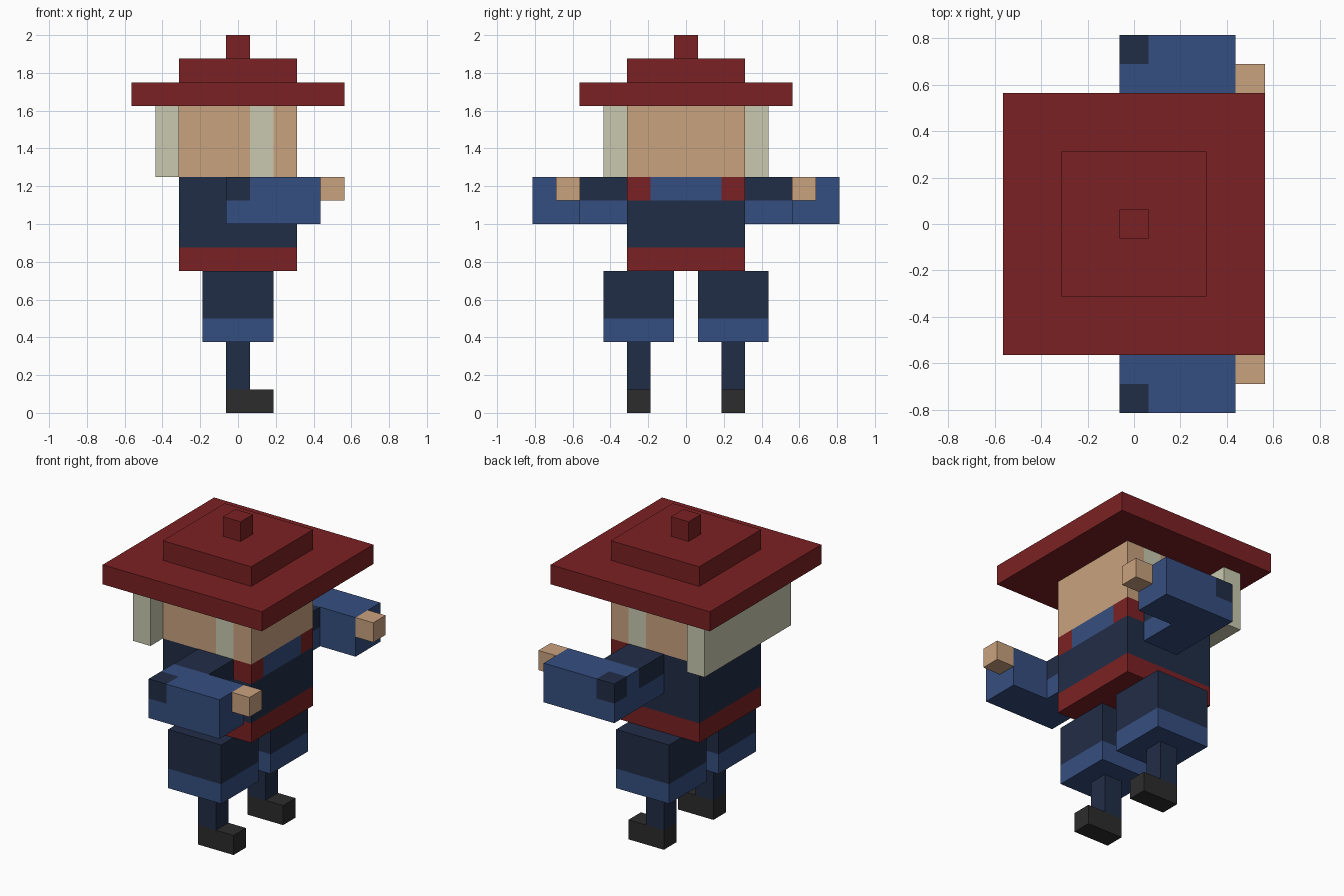
import bpy, bmesh
from mathutils import Vector

if "Cube" in bpy.data.objects:
    bpy.data.objects.remove(bpy.data.objects["Cube"])

U = 0.125  # one block; all coordinates below are in blocks


def linear(hex_code):
    vals = [int(hex_code[i:i + 2], 16) / 255 for i in (0, 2, 4)]
    return [v / 12.92 if v <= 0.04045 else ((v + 0.055) / 1.055) ** 2.4 for v in vals] + [1.0]


MATS = {}
for mat_name, code in {"dark_red": "7B2123", "blue": "354E80", "navy": "212D46",
                       "skin": "CAA27F", "pale_hair": "C9C9B0", "black_leather": "2C2C2C"}.items():
    MATS[mat_name] = bpy.data.materials.new(mat_name)
    MATS[mat_name].diffuse_color = linear(code)


def box(name, lo, hi, colour, cuts=(), rule=None):
    """Cuboid lo..hi; cuts = (axis, position) seams; rule(centre, normal) -> colour name."""
    lo, hi = Vector(lo), Vector(hi)
    bm = bmesh.new()
    bmesh.ops.create_cube(bm, size=1)
    for v in bm.verts:
        v.co = (lo + hi) / 2 + Vector([a * b for a, b in zip(v.co, hi - lo)])
    for axis, pos in cuts:
        normal, point = Vector(), Vector()
        normal[axis], point[axis] = 1, pos
        bmesh.ops.bisect_plane(bm, geom=bm.verts[:] + bm.edges[:] + bm.faces[:],
                               plane_co=point, plane_no=normal)
    bm.normal_update()
    names = [colour]
    for f in bm.faces:
        c = rule(f.calc_center_median(), f.normal) if rule else colour
        if c not in names:
            names.append(c)
        f.material_index = names.index(c)
    bmesh.ops.scale(bm, vec=(U, U, U), verts=bm.verts)
    mesh = bpy.data.meshes.new(name)
    bm.to_mesh(mesh)
    bm.free()
    for n in names:
        mesh.materials.append(MATS[n])
    obj = bpy.data.objects.new(name, mesh)
    bpy.context.collection.objects.link(obj)
    return obj


# stepped hat
for name, r, z in (("hat_brim", 4.5, 13), ("hat_crown", 2.5, 14), ("hat_knob", 0.5, 15)):
    box(name, (-r, -r, z), (r, r, z + 1), "dark_red")

# head with a sideburn stripe on each side (the face looks towards +x)
box("head", (-2.5, -2.5, 10), (2.5, 2.5, 13), "skin", [(0, 0.5), (0, 1.5)],
    lambda c, n: "pale_hair" if abs(n.y) > 0.5 and 0.5 < c.x < 1.5 else "skin")
box("back_hair", (-3.5, -3.5, 10), (-2.5, 3.5, 13), "pale_hair")


# torso with belt and collar
def torso_colour(c, n):
    if c.z < 7:
        return "dark_red"
    if c.z > 9 and c.x > 1.5:
        return "dark_red" if abs(c.y) > 1.5 else "blue"
    return "navy"


box("torso", (-2.5, -2.5, 6), (2.5, 2.5, 10), "navy",
    [(2, 7), (2, 9), (0, 1.5), (1, -1.5), (1, 1.5)], torso_colour)

# arms and legs, once per side
for side, s in (("right", -1), ("left", 1)):
    def limb(name, x, y, z, *args):
        y0, y1 = sorted((y[0] * s, y[1] * s))
        box(f"{side}_{name}", (x[0], y0, z[0]), (x[1], y1, z[1]), *args)

    limb("shoulder", (-0.5, 1.5), (2.5, 4.5), (8, 10), "blue", [(2, 9)],
         lambda c, n: "navy" if c.z > 9 else "blue")
    limb("sleeve", (-0.5, 3.5), (4.5, 6.5), (8, 10), "blue",
         [(0, 0.5), (1, 5.5 * s), (2, 9)],
         lambda c, n: "navy" if c.x < 0.5 and abs(c.y) > 5.5 and c.z > 9 else "blue")
    limb("hand", (3.5, 4.5), (4.5, 5.5), (9, 10), "skin")
    limb("trouser_leg", (-1.5, 1.5), (0.5, 3.5), (3, 6), "navy", [(2, 4)],
         lambda c, n: "blue" if c.z < 4 else "navy")
    limb("shin", (-0.5, 0.5), (1.5, 2.5), (1, 3), "navy")
    limb("boot", (-0.5, 1.5), (1.5, 2.5), (0, 1), "black_leather")

for m in bpy.data.materials:
    if m.users and not m.is_grease_pencil:
        m.use_nodes = True
        m.node_tree.nodes["Principled BSDF"].inputs["Base Color"].default_value = m.diffuse_color
